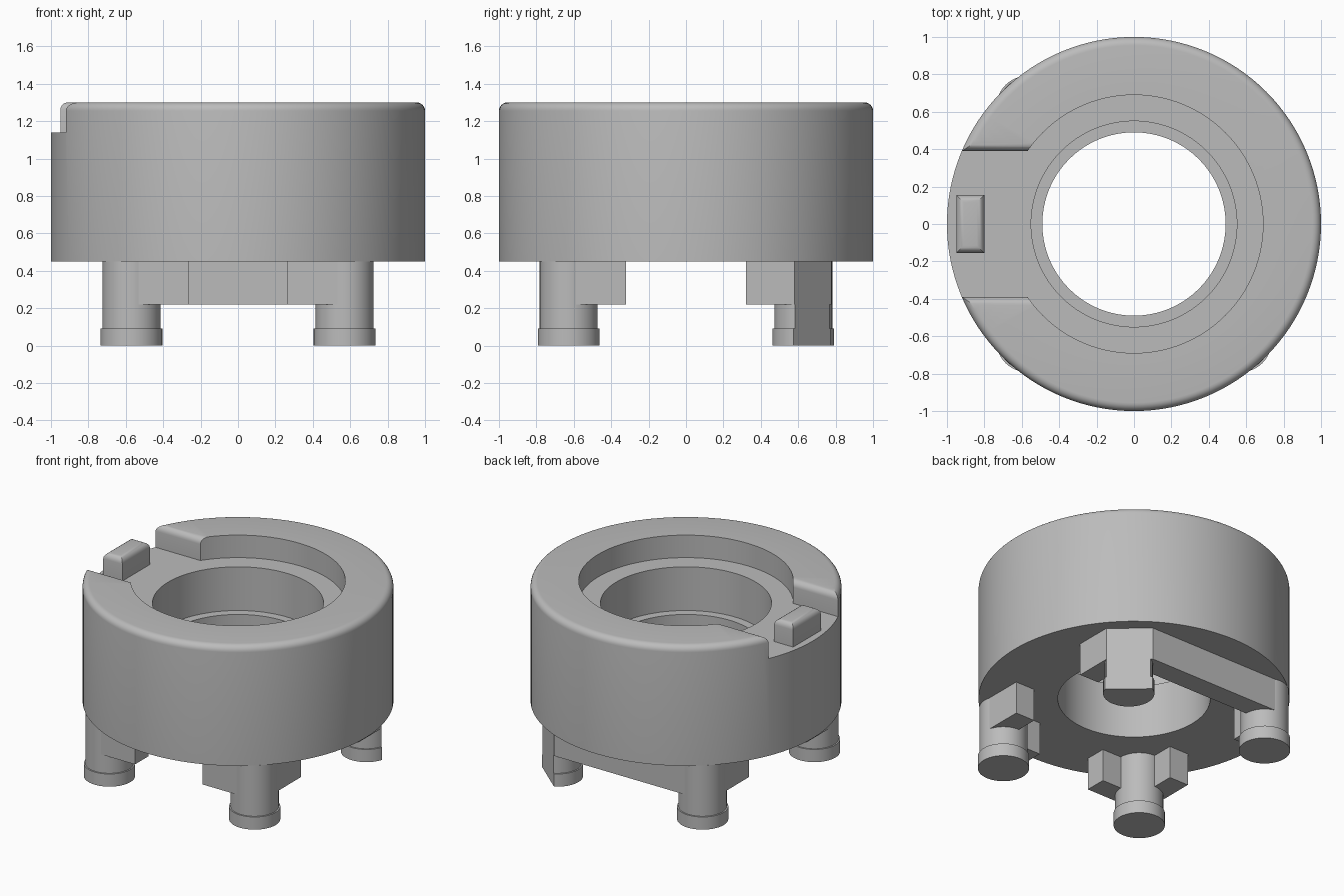
import bpy, bmesh, math
from mathutils import Vector

cube = bpy.data.objects.get("Cube")
if cube:
    bpy.data.objects.remove(cube, do_unlink=True)

grey = bpy.data.materials.new("plain grey")
grey.use_nodes = True
COLOUR = (0.50, 0.50, 0.50, 1)
grey.diffuse_color = COLOUR
grey.node_tree.nodes["Principled BSDF"].inputs["Base Color"].default_value = COLOUR


def finish(name, bm):
    bmesh.ops.recalc_face_normals(bm, faces=bm.faces[:])
    mesh = bpy.data.meshes.new(name)
    bm.to_mesh(mesh)
    bm.free()
    mesh.materials.append(grey)
    obj = bpy.data.objects.new(name, mesh)
    bpy.context.collection.objects.link(obj)
    return obj


def smooth(obj):
    bpy.ops.object.select_all(action='DESELECT')
    obj.select_set(True)
    bpy.context.view_layer.objects.active = obj
    bpy.ops.object.shade_smooth_by_angle(angle=math.radians(30))


def arc(cx, cz, r, start, end, steps=6):
    """Points of a circular arc, angles in degrees."""
    angles = [math.radians(start + (end - start) * i / steps) for i in range(steps + 1)]
    return [(cx + r * math.cos(a), cz + r * math.sin(a)) for a in angles]


def lathe(bm, profile, segments, cx=0, cy=0):
    """Revolve a closed radius/height loop about a vertical axis."""
    rings = []
    for i in range(segments):
        a = 2 * math.pi * i / segments
        rings.append([bm.verts.new((cx + r * math.cos(a), cy + r * math.sin(a), z))
                      for r, z in profile])
    n = len(profile)
    for i, ring in enumerate(rings):
        following = rings[(i + 1) % segments]
        for j in range(n):
            k = (j + 1) % n
            bm.faces.new((ring[j], following[j], following[k], ring[k]))


def box(bm, x0, x1, y0, y1, z0, z1):
    verts = bmesh.ops.create_cube(bm, size=1)["verts"]
    for v in verts:
        v.co = ((x0 + x1) / 2 + v.co.x * (x1 - x0),
                (y0 + y1) / 2 + v.co.y * (y1 - y0),
                (z0 + z1) / 2 + v.co.z * (z1 - z0))


# Main ring: rounded rim, wide recess, stepped bore
TOP, FLOOR, BASE, LEDGE, FILLET = 1.30, 1.14, 0.45, 0.83, 0.045
bm = bmesh.new()
lathe(bm, [(0.49, BASE), (1.0, BASE)]
      + arc(1 - FILLET, TOP - FILLET, FILLET, 0, 90)
      + [(0.69, TOP), (0.69, FLOOR), (0.55, FLOOR), (0.55, LEDGE), (0.49, LEDGE)], 128)
ring = finish("ring_body", bm)

# Slot cutter whose upper edges flare out to leave rounded slot edges
HALF = 0.39
side = [(HALF, FLOOR)] + arc(HALF + FILLET, TOP - FILLET, FILLET, 180, 90) + [(HALF + FILLET, TOP + 0.1)]
outline = side + [(-y, z) for y, z in reversed(side)]
bm = bmesh.new()
face = bm.faces.new([bm.verts.new((-1.2, y, z)) for y, z in outline])
extruded = bmesh.ops.extrude_face_region(bm, geom=[face])["geom"]
bmesh.ops.translate(bm, vec=(0.85, 0, 0),
                    verts=[g for g in extruded if isinstance(g, bmesh.types.BMVert)])
cutter = finish("slot_cutter", bm)
cutter.hide_render = True
mod = ring.modifiers.new("slot", 'BOOLEAN')
mod.operation, mod.solver, mod.object = 'DIFFERENCE', 'EXACT', cutter
bpy.context.view_layer.objects.active = ring
bpy.ops.object.modifier_apply(modifier=mod.name)
bpy.data.objects.remove(cutter, do_unlink=True)
smooth(ring)

# Key block in the slot, rounded on its top edges
bm = bmesh.new()
box(bm, -0.95, -0.80, -0.155, 0.155, FLOOR, TOP)
top_edges = [e for e in bm.edges if all(v.co.z > TOP - 0.01 for v in e.verts)]
bmesh.ops.bevel(bm, geom=top_edges, offset=0.04, segments=5, profile=0.5, affect='EDGES')
smooth(finish("key_block", bm))

# Legs with wider feet and outer-edge ribs
LEG_X, LEG_Y, RIB_Z = 0.57, 0.627, 0.22
LEG_R, FOOT_R, FOOT_Z = 0.155, 0.165, 0.09
CUT_POINT, CUT_NORMAL = Vector((0.61, 0.675, 0)), Vector((0.21, 0.245, 0))


def trim(bm):
    """Slice off the outer corner with a flat upright plane."""
    cut = bmesh.ops.bisect_plane(bm, geom=bm.verts[:] + bm.edges[:] + bm.faces[:],
                                 plane_co=CUT_POINT, plane_no=CUT_NORMAL, clear_outer=True)
    edges = [g for g in cut["geom_cut"] if isinstance(g, bmesh.types.BMEdge)]
    bmesh.ops.contextual_create(bm, geom=edges)


def build(name, fill, trimmed):
    bm = bmesh.new()
    fill(bm)
    if trimmed:
        bmesh.ops.recalc_face_normals(bm, faces=bm.faces[:])
        trim(bm)
    smooth(finish(name, bm))


def post(bm, cx, cy, radius, z0, z1):
    made = bmesh.ops.create_cone(bm, cap_ends=True, segments=48, radius1=radius,
                                 radius2=radius, depth=z1 - z0)
    bmesh.ops.translate(bm, verts=made["verts"], vec=(cx, cy, (z0 + z1) / 2))


def rib(bm, x0, x1, y0, y1):
    box(bm, min(x0, x1), max(x0, x1), min(y0, y1), max(y0, y1), RIB_Z, BASE)


for sx, x_name in ((1, "left"), (-1, "right")):
    for sy, y_name in ((-1, "front"), (1, "back")):
        label = y_name + "_" + x_name
        cx, cy = sx * LEG_X, sy * LEG_Y
        trimmed = sx > 0 and sy > 0
        build(label + "_leg", lambda bm: post(bm, cx, cy, LEG_R, FOOT_Z, BASE), trimmed)
        build(label + "_foot", lambda bm: post(bm, cx, cy, FOOT_R, 0, FOOT_Z), trimmed)
        build(label + "_side_rib", lambda bm: rib(
            bm, cx, cx + sx * 0.15, sy * 0.32, cy), trimmed)
        if sy < 0:
            build(label + "_front_rib", lambda bm: rib(
                bm, sx * 0.265, cx, cy, cy - 0.15), False)

# Long rib joining both back legs
build("back_rib", lambda bm: rib(bm, -LEG_X, LEG_X, LEG_Y, LEG_Y + 0.15), True)
